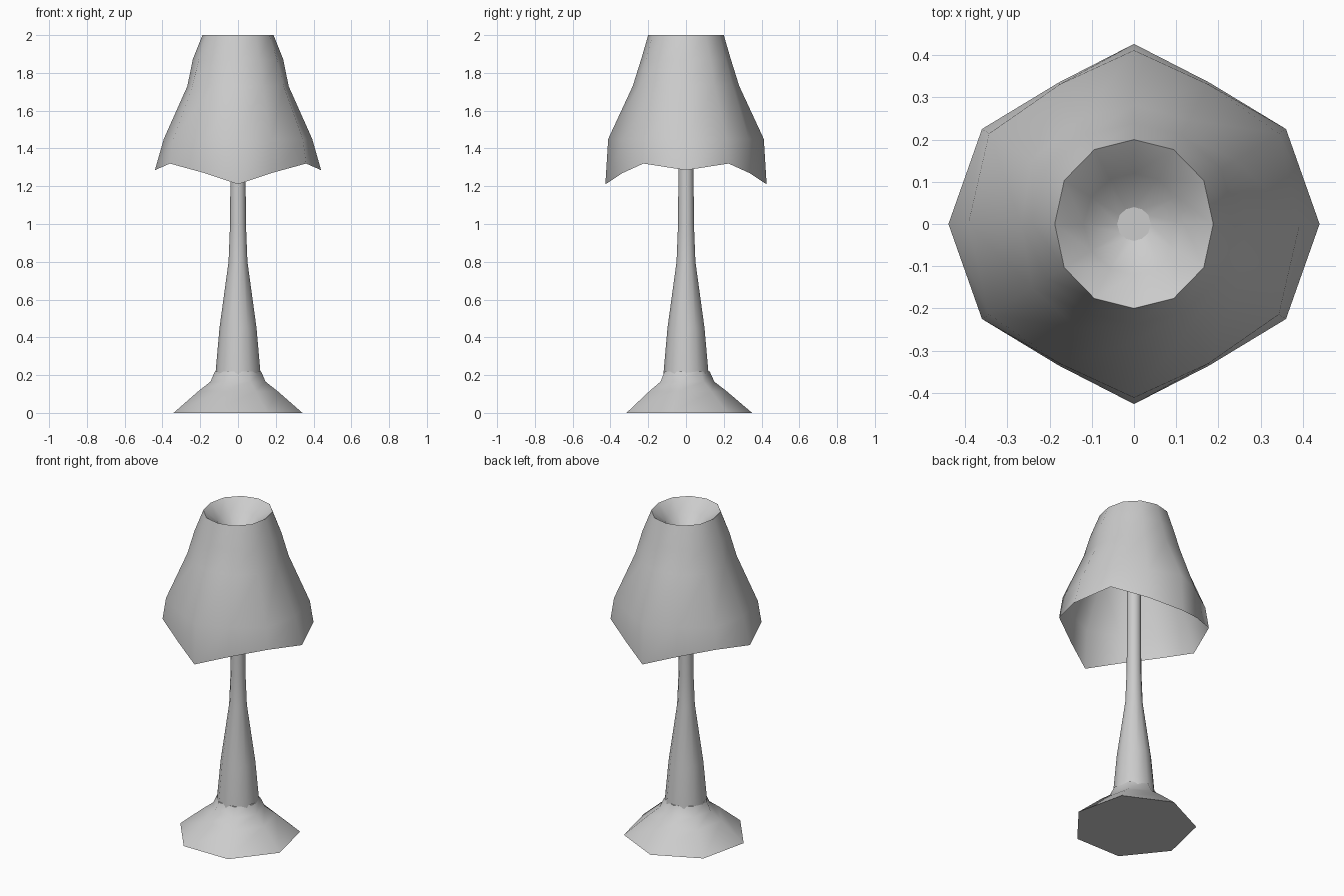
import bpy
import bmesh
from math import radians, cos, sin, pi

if "Cube" in bpy.data.objects:
    bpy.data.objects.remove(bpy.data.objects["Cube"])


def loft(name, rings, cap_start=True, cap_end=True, angle=60):
    """Skin a list of rings (each a list of points) into one smooth object."""
    bm = bmesh.new()
    loops = [[bm.verts.new(p) for p in ring] for ring in rings]
    n = len(loops[0])
    for a, b in zip(loops, loops[1:]):
        for i in range(n):
            j = (i + 1) % n
            bm.faces.new((a[i], a[j], b[j], b[i]))
    if cap_start:
        bm.faces.new(loops[0][::-1])
    if cap_end:
        bm.faces.new(loops[-1])
    bm.normal_update()
    mesh = bpy.data.meshes.new(name)
    bm.to_mesh(mesh)
    bm.free()
    obj = bpy.data.objects.new(name, mesh)
    bpy.context.collection.objects.link(obj)
    bpy.ops.object.select_all(action='DESELECT')
    obj.select_set(True)
    bpy.context.view_layer.objects.active = obj
    bpy.ops.object.shade_smooth_by_angle(angle=radians(angle))
    return obj


def circle(r, z, sides, cy=0.0):
    return [(r * cos(pi / 2 + 2 * pi * i / sides),
             cy + r * sin(pi / 2 + 2 * pi * i / sides), z) for i in range(sides)]


def mirrored_ring(radii, heights, angles=(0, 32, 62, 90)):
    """Twelve-point ring from one quadrant, mirrored over both axes."""
    q = [(r * cos(radians(a)), r * sin(radians(a)), z)
         for r, z, a in zip(radii, heights, angles)]
    q2 = [(-x, y, z) for x, y, z in q[-2::-1]]
    half = q + q2
    return half + [(x, -y, z) for x, y, z in half[-2:0:-1]]


# Seven-sided foot
loft("foot", [circle(r, z, 7) for r, z in
              ((0.35, 0), (0.215, 0.115), (0.15, 0.165), (0.125, 0.22))])

# Tapered stem, reaching up to the shade's dimple
loft("stem", [circle(r, z, 12) for r, z in
              ((0.12, 0.2), (0.098, 0.45), (0.05, 0.8), (0.042, 1.0),
               (0.04, 1.3), (0.04, 1.84))])

# Shade: scalloped rim, bell-shaped side, rolled top sinking into a dimple
shade = [
    mirrored_ring((0.44, 0.425, 0.38, 0.427), (1.285, 1.32, 1.27, 1.21)),
    mirrored_ring((0.393, 0.405, 0.375, 0.412), (1.45,) * 4),
    mirrored_ring((0.268, 0.285, 0.28, 0.282), (1.73,) * 4),
    mirrored_ring((0.24, 0.245, 0.24, 0.238), (1.87,) * 4),
    mirrored_ring((0.188, 0.195, 0.2, 0.2), (2.0,) * 4),
    mirrored_ring((0.12,) * 4, (1.94,) * 4),
    mirrored_ring((0.04,) * 4, (1.84,) * 4),
]
loft("shade", shade, cap_start=False, angle=70)
